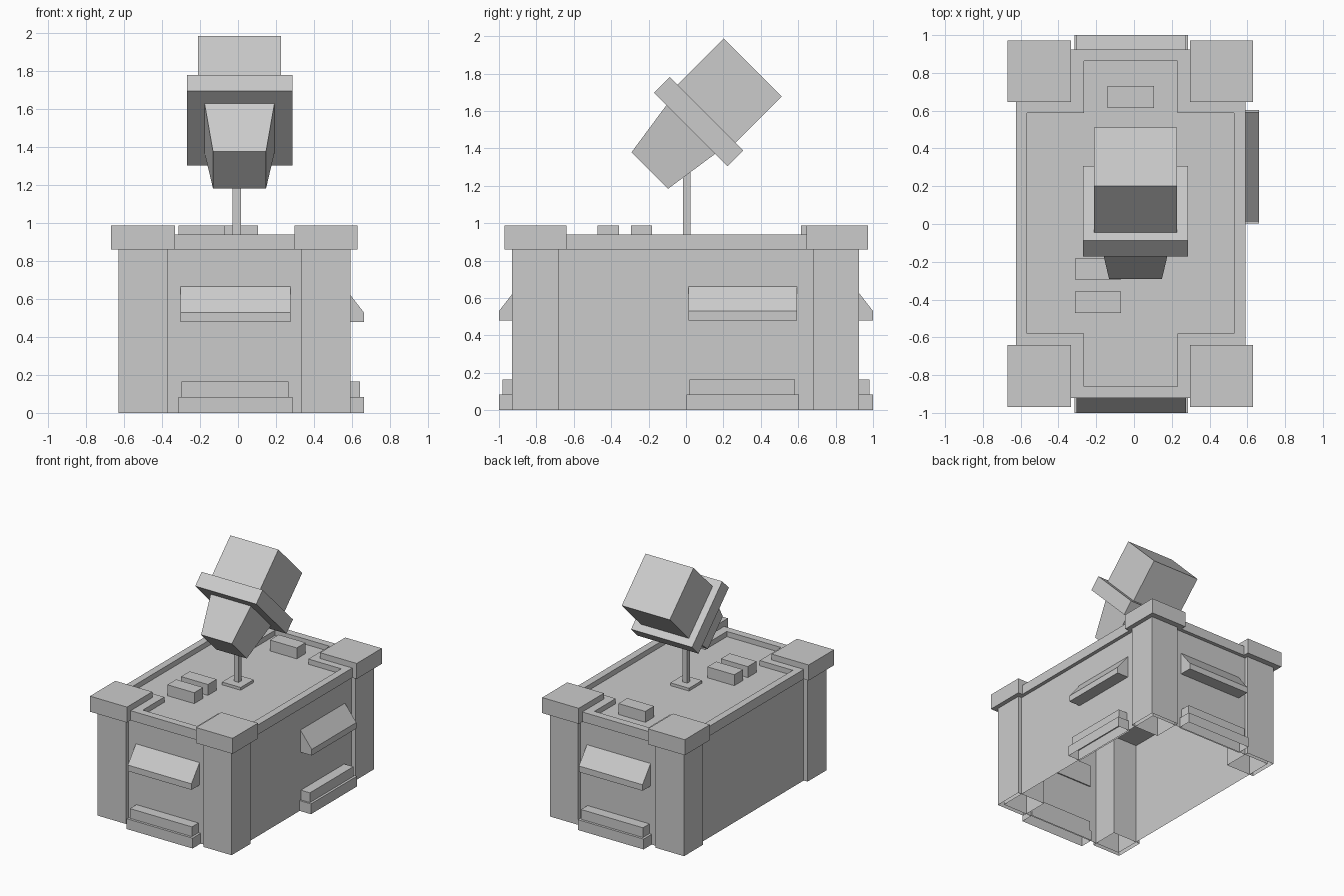
import bpy, bmesh
from math import radians
from mathutils import Matrix, Vector

if "Cube" in bpy.data.objects:
    bpy.data.objects.remove(bpy.data.objects["Cube"])


def finish(name, bm, matrix=Matrix()):
    bmesh.ops.recalc_face_normals(bm, faces=bm.faces)
    mesh = bpy.data.meshes.new(name)
    bm.to_mesh(mesh)
    bm.free()
    obj = bpy.data.objects.new(name, mesh)
    obj.matrix_world = matrix
    bpy.context.collection.objects.link(obj)
    return obj


def box(name, xr, yr, zr, matrix=Matrix(), drop=""):
    """Box from ranges; drop removes the bottom (b) and / or top (t) face."""
    bm = bmesh.new()
    bmesh.ops.create_cube(bm, size=1)
    for v in bm.verts:
        v.co = Vector((r[0] + (r[1] - r[0]) * (c + 0.5)
                       for r, c in zip((xr, yr, zr), v.co)))
    bmesh.ops.recalc_face_normals(bm, faces=bm.faces)
    bm.normal_update()
    gone = [f for f in bm.faces if ("b" in drop and f.normal.z < -0.9)
            or ("t" in drop and f.normal.z > 0.9)]
    bmesh.ops.delete(bm, geom=gone, context='FACES')
    return finish(name, bm, matrix)


def prism(name, points, offset, matrix=Matrix()):
    """Extrude a closed polygon along a vector."""
    bm = bmesh.new()
    face = bm.faces.new([bm.verts.new(p) for p in points])
    new = bmesh.ops.extrude_face_region(bm, geom=[face], use_keep_orig=True)
    verts = [g for g in new["geom"] if isinstance(g, bmesh.types.BMVert)]
    bmesh.ops.translate(bm, verts=verts, vec=offset)
    return finish(name, bm, matrix)


# Hollow cabinet, open underneath
box("cabinet_walls", (-0.595, 0.56), (-0.895, 0.895), (0, 0.86), drop="bt")

# Corner posts with overhanging caps
for side, px, cx in (("left", (-0.63, -0.37), (-0.67, -0.333)),
                     ("right", (0.335, 0.593), (0.297, 0.63))):
    for end, py, cy in (("front", (-0.93, -0.683), (-0.97, -0.64)),
                        ("back", (0.68, 0.925), (0.645, 0.972))):
        box(f"{end}_{side}_post", px, py, (0, 0.86), drop="b")
        box(f"{end}_{side}_cap", cx, cy, (0.86, 0.988))

# Lid with a cross-shaped recess
lid = box("lid", (-0.625, 0.59), (-0.922, 0.925), (0.86, 0.94))
X0, X1, X2, X3 = -0.567, -0.265, 0.23, 0.53
Y0, Y1, Y2, Y3 = -0.86, -0.58, 0.587, 0.863
cross = [(X1, Y0), (X2, Y0), (X2, Y1), (X3, Y1), (X3, Y2), (X2, Y2),
         (X2, Y3), (X1, Y3), (X1, Y2), (X0, Y2), (X0, Y1), (X1, Y1)]
cutter = prism("recess_cutter", [(x, y, 0.897) for x, y in cross], (0, 0, 0.2))
cutter.hide_render = True
cut = lid.modifiers.new("recess", 'BOOLEAN')
cut.operation, cut.solver, cut.object = 'DIFFERENCE', 'EXACT', cutter
bpy.context.view_layer.objects.active = lid
bpy.ops.object.modifier_apply(modifier=cut.name)
bpy.data.objects.remove(cutter)

# Sloped hood and two-tier step on the front, right and back
hood = [(0.01, 0.48), (-0.105, 0.48), (-0.105, 0.53), (0, 0.665), (0.01, 0.665)]
for side, angle, loc in (("front", 0, (-0.014, -0.895, 0)),
                         ("right", 90, (0.558, 0.303, 0)),
                         ("back", 180, (-0.014, 0.895, 0))):
    m = Matrix.Translation(loc) @ Matrix.Rotation(radians(angle), 4, 'Z')
    prism(f"{side}_hood", [(-0.29, y, z) for y, z in hood], (0.58, 0, 0), m)
    box(f"{side}_lower_step", (-0.3, 0.3), (-0.105, 0.01), (0, 0.085), m, "b")
    box(f"{side}_upper_step", (-0.285, 0.28), (-0.085, 0.01), (0.085, 0.165), m)

# Raised blocks on the lid
for name, xr, yr in (("front_block", (-0.313, -0.068), (-0.472, -0.357)),
                     ("middle_block", (-0.313, -0.068), (-0.295, -0.182)),
                     ("back_block", (-0.14, 0.105), (0.615, 0.73))):
    box(name, xr, yr, (0.895, 0.987))

# Pole and its base plate
box("pole_base", (-0.09, 0.08), (-0.08, 0.09), (0.895, 0.92))
box("pole", (-0.028, 0.016), (-0.015, 0.024), (0.91, 1.4))

# Tilted head: rear housing, flange and tapered nose
tilt = Matrix.Translation((0.008, 0.025, 1.5)) @ Matrix.Rotation(radians(45), 4, 'X')
box("head_housing", (-0.219, 0.219), (0.12, 0.47), (-0.219, 0.219), tilt)
box("head_flange", (-0.278, 0.278), (0, 0.12), (-0.278, 0.278), tilt)
nose = box("head_nose", (-0.184, 0.184), (-0.31, 0), (-0.184, 0.184), tilt)
for v in nose.data.vertices:
    if v.co.y < -0.1:
        v.co.x *= 0.76
        v.co.z *= 0.75
